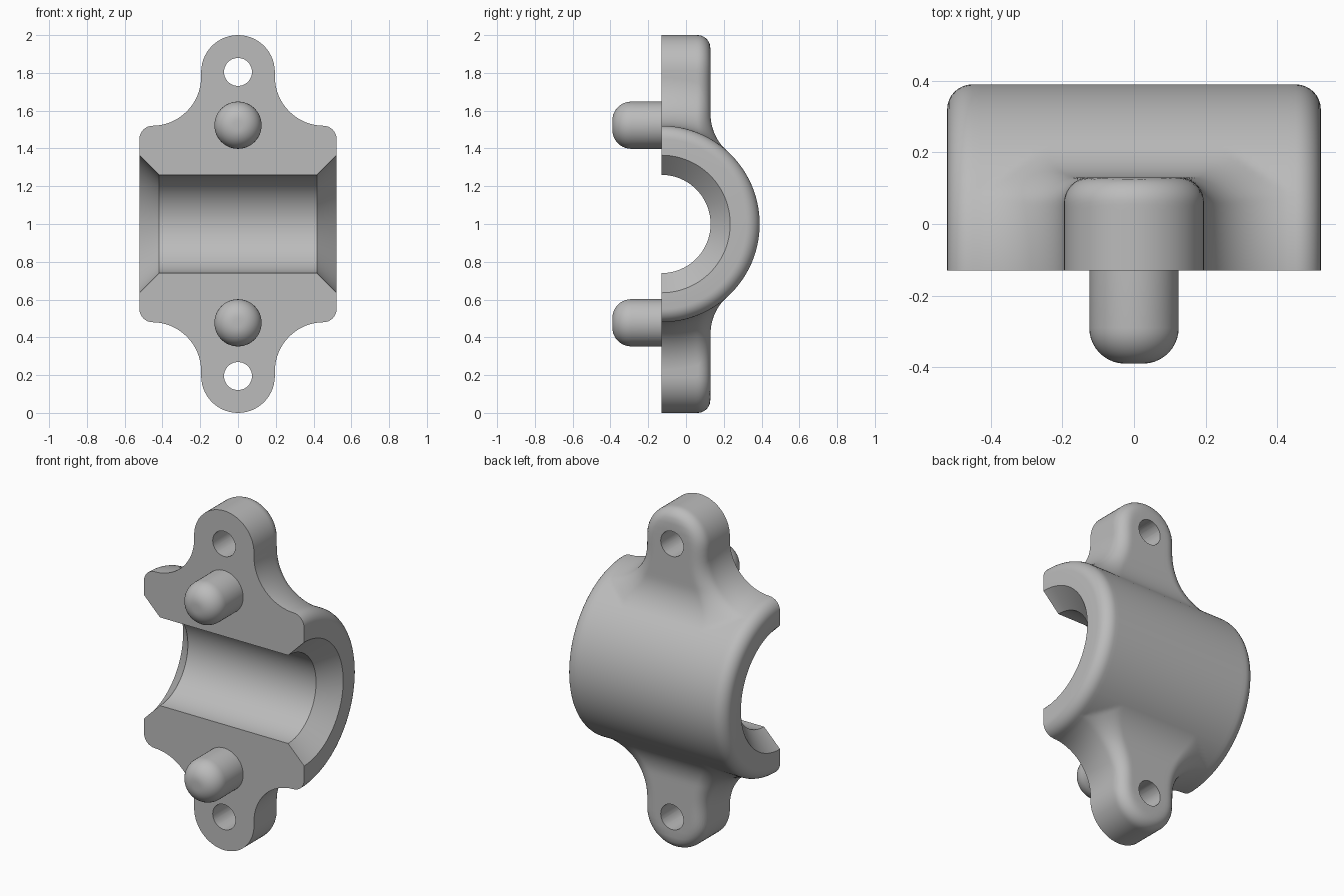
import bpy, bmesh, math
from mathutils import Matrix

if "Cube" in bpy.data.objects:
    bpy.data.objects.remove(bpy.data.objects["Cube"])

Y0, Z0 = -0.13, 1.0            # bore axis position
R, BORE, HALF = 0.52, 0.26, 0.522
EAR_W, EAR_Z, EAR_T = 0.195, 0.805, 0.26
FIL, EDGE = 0.26, 0.07         # concave blend and convex edge radii

grey = bpy.data.materials.new("mid grey")
grey.diffuse_color = (0.5, 0.5, 0.5, 1)
grey.use_nodes = True
grey.node_tree.nodes["Principled BSDF"].inputs["Base Color"].default_value = grey.diffuse_color

# centre of the blend between the lug back and the barrel
CY = EAR_T + FIL
CZ = math.sqrt((R + FIL) ** 2 - CY ** 2)


def flank(x, y, z):
    """Signed distance to the lug sides and round tip."""
    rho = math.hypot(y, z)
    if z > EAR_Z:
        return math.hypot(x, z - EAR_Z) - EAR_W
    if rho > R + FIL:
        return x - EAR_W
    return FIL - math.hypot(x - EAR_W - FIL, rho - R - FIL)


def back(y, z):
    """Signed distance to the lug back face blended into the barrel."""
    if z > CZ:
        return y - EAR_T
    if y * CZ < z * CY:
        return FIL - math.hypot(y - CY, z - CZ)
    return math.hypot(y, z) - R


def solid(x, y, z):
    """Lug shape with a rounded edge between flank and back."""
    a, b = flank(x, y, z), back(y, z)
    return min(-EDGE, max(a, b)) + math.hypot(max(EDGE + a, 0), max(EDGE + b, 0))


def outer_radius(x, t):
    x = abs(x)
    d = x - (HALF - EDGE)
    if d > 0:                                   # rounded barrel end
        return R - EDGE + math.sqrt(max(EDGE ** 2 - d * d, 0))
    if x >= EAR_W + FIL:
        return R
    s, c = math.sin(t), abs(math.cos(t))
    lo, hi = R, 1.15
    for _ in range(22):
        m = (lo + hi) / 2
        if solid(x, m * s, m * c) < 0:
            lo = m
        else:
            hi = m
    return lo


def bore_radius(x):
    return BORE + max(0, abs(x) - (HALF - 0.104))


# stations along the axis: lug tip, side blend, barrel end
xs = [EAR_W * math.sin(math.pi / 2 * i / 14) for i in range(14)] + [EAR_W - 1e-4]
xs += [EAR_W + 1e-4] + [EAR_W + FIL * (1 - math.cos(math.pi / 2 * i / 16)) for i in range(1, 16)]
xs += [HALF - 0.104]
xs += [HALF - EDGE + EDGE * math.sin(math.pi / 2 * i / 8) for i in range(9)]
xs = sorted(xs)
xs = [-x for x in reversed(xs[1:])] + xs
# angles from straight up, over the back, to straight down
deg = [i * 0.75 for i in range(56)] + [42 + i * 3 for i in range(17)]
deg = deg[:-1] + [90] if deg[-1] >= 90 else deg + [90]
deg = deg + [180 - a for a in reversed(deg[:-1])]
angs = [math.radians(a) for a in deg]

bm = bmesh.new()


def grid(radius):
    return [[bm.verts.new((x, Y0 + radius(x, t) * math.sin(t), Z0 + radius(x, t) * math.cos(t)))
             for t in angs] for x in xs]


def strip(a, b):
    for i in range(len(a) - 1):
        bm.faces.new((a[i], a[i + 1], b[i + 1], b[i]))


outer, inner = grid(outer_radius), grid(lambda x, t: bore_radius(x))
for g in (outer, inner):
    for a, b in zip(g, g[1:]):
        strip(a, b)
for k in (0, -1):
    strip(outer[k], inner[k])                                   # barrel ends
    strip([c[k] for c in outer], [c[k] for c in inner])         # flat mating face
bmesh.ops.recalc_face_normals(bm, faces=bm.faces[:])


def make(name, bm):
    me = bpy.data.meshes.new(name)
    bm.to_mesh(me)
    bm.free()
    ob = bpy.data.objects.new(name, me)
    bpy.context.collection.objects.link(ob)
    me.materials.append(grey)
    return ob


def activate(ob):
    bpy.ops.object.select_all(action='DESELECT')
    ob.select_set(True)
    bpy.context.view_layer.objects.active = ob


clamp = make("clamp_half", bm)

# bolt holes through the two lugs
bm = bmesh.new()
for s in (1, -1):
    m = Matrix.Translation((0, 0, Z0 + s * EAR_Z)) @ Matrix.Rotation(math.pi / 2, 4, 'X')
    bmesh.ops.create_cone(bm, cap_ends=True, segments=40, radius1=0.074, radius2=0.074,
                          depth=1, matrix=m)
cutter = make("hole_cutter", bm)
cutter.hide_render = True
activate(clamp)
mod = clamp.modifiers.new("holes", 'BOOLEAN')
mod.object, mod.operation, mod.solver = cutter, 'DIFFERENCE', 'EXACT'
bpy.ops.object.modifier_apply(modifier=mod.name)
bpy.data.objects.remove(cutter)
bpy.ops.object.shade_smooth_by_angle(angle=math.radians(30))

# round-nosed locating pins
for name, s in (("upper_pin", 1), ("lower_pin", -1)):
    prof = [(0.125, Y0 + 0.01)]
    for i in range(11):
        t = math.pi / 2 * i / 10
        prof.append((0.025 + 0.1 * math.cos(t), -0.29 - 0.1 * math.sin(t)))
    bm = bmesh.new()
    n = 48
    rings = [[bm.verts.new((r * math.cos(2 * math.pi * k / n), y,
                            Z0 + s * 0.523 + r * math.sin(2 * math.pi * k / n)))
              for k in range(n)] for r, y in prof]
    for a, b in zip(rings, rings[1:]):
        strip(a + a[:1], b + b[:1])
    bm.faces.new(rings[-1])
    bm.faces.new(rings[0])
    bmesh.ops.recalc_face_normals(bm, faces=bm.faces[:])
    activate(make(name, bm))
    bpy.ops.object.shade_smooth_by_angle(angle=math.radians(30))
